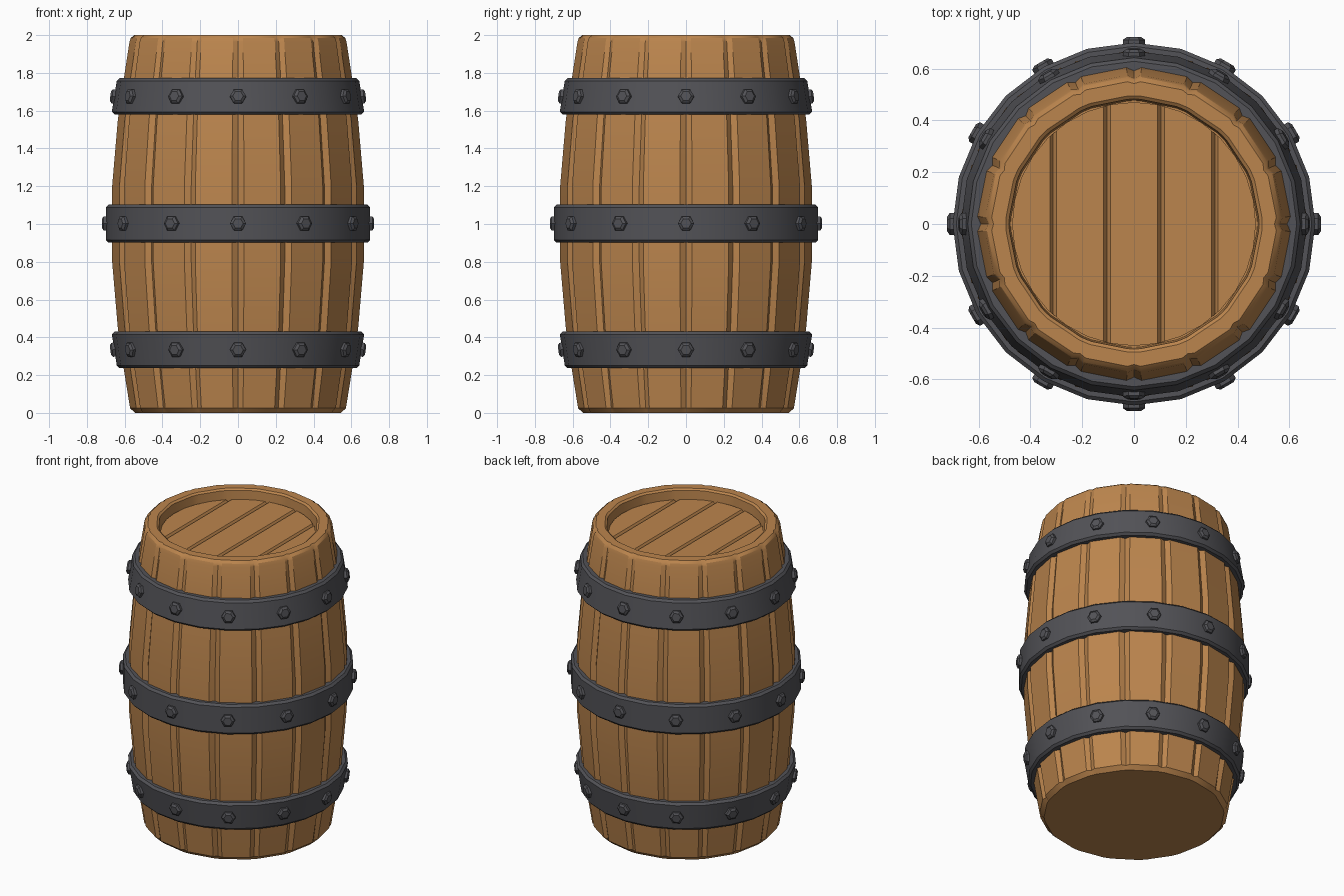
import bpy, bmesh, math
from mathutils import Matrix, Vector

if "Cube" in bpy.data.objects:
    bpy.data.objects.remove(bpy.data.objects["Cube"])


def material(name, rgb):
    m = bpy.data.materials.new(name)
    m.diffuse_color = (*rgb, 1)
    m.use_nodes = True
    m.node_tree.nodes["Principled BSDF"].inputs["Base Color"].default_value = m.diffuse_color
    return m


WOOD = material("oak wood", (0.50, 0.235, 0.075))
IRON = material("dark iron", (0.085, 0.085, 0.095))


def finish(bm, name, mat, angle=None):
    bmesh.ops.recalc_face_normals(bm, faces=bm.faces)
    me = bpy.data.meshes.new(name)
    bm.to_mesh(me)
    bm.free()
    me.materials.append(mat)
    ob = bpy.data.objects.new(name, me)
    bpy.context.collection.objects.link(ob)
    if angle:
        bpy.ops.object.select_all(action='DESELECT')
        ob.select_set(True)
        bpy.context.view_layer.objects.active = ob
        bpy.ops.object.shade_smooth_by_angle(angle=math.radians(angle))
    return ob


def skin(bm, rings, closed=False):
    """Bridge equal-length rings of vertices with quads."""
    n = len(rings[0])
    pairs = list(zip(rings, rings[1:])) + ([(rings[-1], rings[0])] if closed else [])
    for a, b in pairs:
        for i in range(n):
            j = (i + 1) % n
            bm.faces.new((a[i], a[j], b[j], b[i]))


# Barrel body: 16 staves separated by V grooves; rows are radius, height, groove depth
STAVES, HALF = 16, math.radians(2.7)
profile = [(0.545, 0.0, 0.0), (0.572, 0.025, 0.014), (0.605, 0.23, 0.02), (0.637, 0.45, 0.02),
           (0.667, 0.80, 0.02), (0.667, 1.20, 0.02), (0.637, 1.55, 0.02), (0.605, 1.77, 0.014),
           (0.575, 1.965, 0.012), (0.568, 1.985, 0.012), (0.55, 2.0, 0.008),
           (0.495, 2.0, 0.0), (0.482, 1.99, 0.0), (0.476, 1.90, 0.0)]
bm = bmesh.new()
rings = []
for r, z, depth in profile:
    ring = []
    for s in range(STAVES):
        a = math.tau * s / STAVES
        for da, rr in ((-HALF, r), (0, r - depth), (HALF, r)):
            ring.append(bm.verts.new((rr * math.cos(a + da), rr * math.sin(a + da), z)))
    rings.append(ring)
skin(bm, rings)
bm.faces.new(rings[0])
bm.faces.new(rings[-1])
finish(bm, "staves", WOOD, 28)

# Recessed lid: five planks with chamfered edges, trimmed to a circle
LID_R, LID_Z, PITCH, GAP = 0.468, 1.935, 0.208, 0.013
bm = bmesh.new()
for k in range(-2, 3):
    x0, x1 = (k - 0.5) * PITCH, (k + 0.5) * PITCH
    section = [(x0, 1.88), (x0, LID_Z - 0.018), (x0 + GAP, LID_Z),
               (x1 - GAP, LID_Z), (x1, LID_Z - 0.018), (x1, 1.88)]
    skin(bm, [[bm.verts.new((x, y, z)) for x, z in section] for y in (-0.6, 0.6)])
for i in range(32):
    a = math.tau * (i + 0.5) / 32
    d = Vector((math.cos(a), math.sin(a), 0))
    bmesh.ops.bisect_plane(bm, geom=bm.verts[:] + bm.edges[:] + bm.faces[:],
                           plane_co=d * LID_R, plane_no=d, clear_outer=True)
bmesh.ops.holes_fill(bm, edges=[e for e in bm.edges if e.is_boundary])
finish(bm, "lid_planks", WOOD)


# Iron hoops: chamfered 24-sided bands, rows are radius and height
def hoop(name, r_low, r_high, z0, z1):
    c = 0.014
    section = [(r_low - 0.08, z0), (r_low - c, z0), (r_low, z0 + c),
               (r_high, z1 - c), (r_high - c, z1), (r_high - 0.08, z1)]
    b = bmesh.new()
    loops = [[b.verts.new((r * math.cos(math.tau * i / 24), r * math.sin(math.tau * i / 24), z))
              for i in range(24)] for r, z in section]
    skin(b, loops, closed=True)
    finish(b, name, IRON, 30)


# Rivets: 12 hexagonal chamfered heads following the slope of the hoop
def rivets(name, r, z, tilt):
    b = bmesh.new()
    for i in range(12):
        place = (Matrix.Rotation(math.tau * i / 12, 4, 'Z') @ Matrix.Translation((r, 0, z))
                 @ Matrix.Rotation(math.pi / 2 - tilt, 4, 'Y'))
        layers = []
        for rad, h in ((0.043, -0.02), (0.043, 0.011), (0.028, 0.021)):
            layers.append([b.verts.new(place @ Vector((rad * math.cos(math.tau * (k + 0.5) / 6 + math.pi / 6),
                                                       rad * math.sin(math.tau * (k + 0.5) / 6 + math.pi / 6), h)))
                           for k in range(6)])
            # turn each head so its points face sideways
            for v in layers[-1]:
                v.co = place @ Matrix.Rotation(math.pi / 6, 4, 'Z') @ place.inverted() @ v.co
        skin(b, layers)
        b.faces.new(layers[-1])
    finish(b, name, IRON)


hoop("lower_hoop", 0.642, 0.668, 0.238, 0.43)
hoop("middle_hoop", 0.70, 0.70, 0.902, 1.102)
hoop("upper_hoop", 0.668, 0.642, 1.58, 1.772)
rivets("lower_rivets", 0.655, 0.335, -0.13)
rivets("middle_rivets", 0.70, 1.003, 0)
rivets("upper_rivets", 0.655, 1.675, 0.13)
